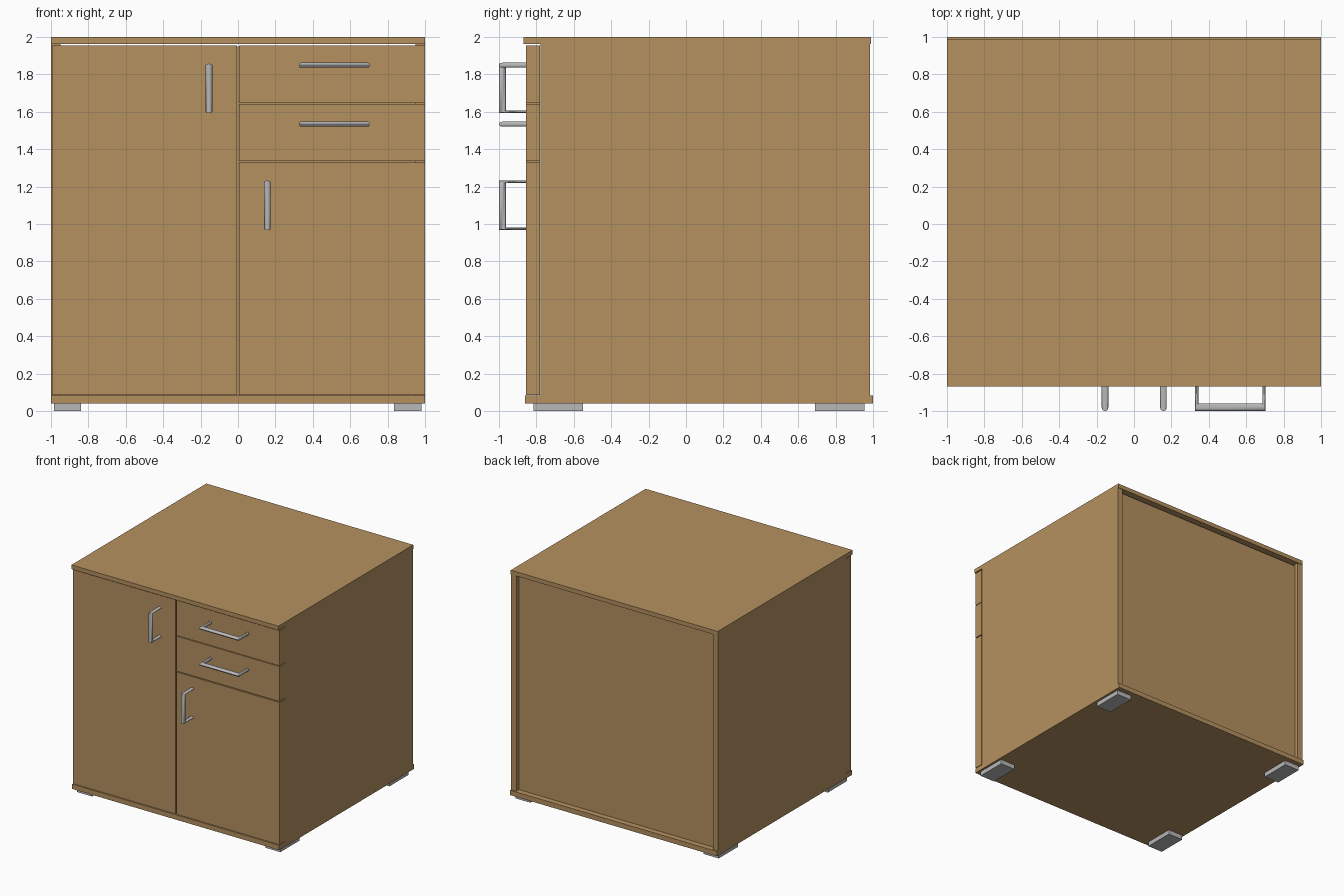
import bpy, bmesh, math

if "Cube" in bpy.data.objects:
    bpy.data.objects.remove(bpy.data.objects["Cube"])


def material(name, rgb):
    m = bpy.data.materials.new(name)
    m.diffuse_color = (*rgb, 1)
    m.use_nodes = True
    m.node_tree.nodes["Principled BSDF"].inputs["Base Color"].default_value = m.diffuse_color
    return m


wood = material("light wood", (0.462, 0.283, 0.117))
metal = material("brushed grey metal", (0.48, 0.48, 0.48))


def finish(name, bm, mat):
    bmesh.ops.recalc_face_normals(bm, faces=bm.faces)
    me = bpy.data.meshes.new(name)
    bm.to_mesh(me)
    bm.free()
    me.materials.append(mat)
    ob = bpy.data.objects.new(name, me)
    bpy.context.collection.objects.link(ob)
    return ob


def box(name, x, y, z, mat=wood):
    bm = bmesh.new()
    bmesh.ops.create_cube(bm, size=1)
    for v in bm.verts:
        for i, (lo, hi) in enumerate((x, y, z)):
            v.co[i] = lo if v.co[i] < 0 else hi
    return finish(name, bm, mat)


def handle(name, centre, lo, hi, width, leg, depth, vertical):
    """Mitred U-shaped pull: rounded section swept leg - bar - leg."""
    bm = bmesh.new()
    n = 12
    rings = []
    for end, sign, at_corner in ((lo, 1, 0), (lo, 1, 1), (hi, -1, 1), (hi, -1, 0)):
        ring = []
        for i in range(n):
            a = 2 * math.pi * i / n
            u = centre + width / 2 * math.cos(a)
            v = 0.5 + 0.5 * math.sin(a)
            along = end + sign * v * leg
            y = -1 + v * depth if at_corner else -0.853
            ring.append(bm.verts.new((u, y, along) if vertical else (along, y, u)))
        rings.append(ring)
    for a, b in zip(rings, rings[1:]):
        for i in range(n):
            j = (i + 1) % n
            bm.faces.new((a[i], a[j], b[j], b[i]))
    bm.faces.new(rings[0])
    bm.faces.new(rings[-1])
    ob = finish(name, bm, metal)
    bpy.ops.object.select_all(action='DESELECT')
    ob.select_set(True)
    bpy.context.view_layer.objects.active = ob
    bpy.ops.object.shade_smooth_by_angle(angle=math.radians(40))


# Carcass
box("top_board", (-1, 1), (-0.87, 0.99), (1.963, 2.0))
box("bottom_board", (-1, 1), (-0.86, 1.0), (0.04, 0.082))
box("left_side", (-1, -0.95), (-0.777, 0.985), (0.082, 1.963))
box("right_side", (0.95, 1), (-0.777, 0.985), (0.082, 1.963))
box("back_panel", (-0.95, 0.95), (0.925, 0.95), (0.082, 1.95))

# Doors and drawer fronts
front = (-0.856, -0.781)
box("left_door", (-0.995, -0.005), front, (0.087, 1.954))
box("right_door", (0.005, 1), front, (0.087, 1.328))
box("lower_drawer_front", (0.005, 1), front, (1.336, 1.642))
box("upper_drawer_front", (0.005, 1), front, (1.648, 1.954))

# Handles
handle("left_door_handle", -0.155, 1.593, 1.857, 0.035, 0.014, 0.037, True)
handle("right_door_handle", 0.157, 0.968, 1.232, 0.035, 0.014, 0.037, True)
handle("upper_drawer_handle", 1.849, 0.326, 0.704, 0.027, 0.018, 0.04, False)
handle("lower_drawer_handle", 1.534, 0.326, 0.704, 0.027, 0.018, 0.04, False)

# Feet
for side, x in (("left", (-0.985, -0.84)), ("right", (0.835, 0.98))):
    for end, y in (("front", (-0.815, -0.55)), ("back", (0.69, 0.955))):
        box(f"{end}_{side}_foot", x, y, (0, 0.04), metal)
